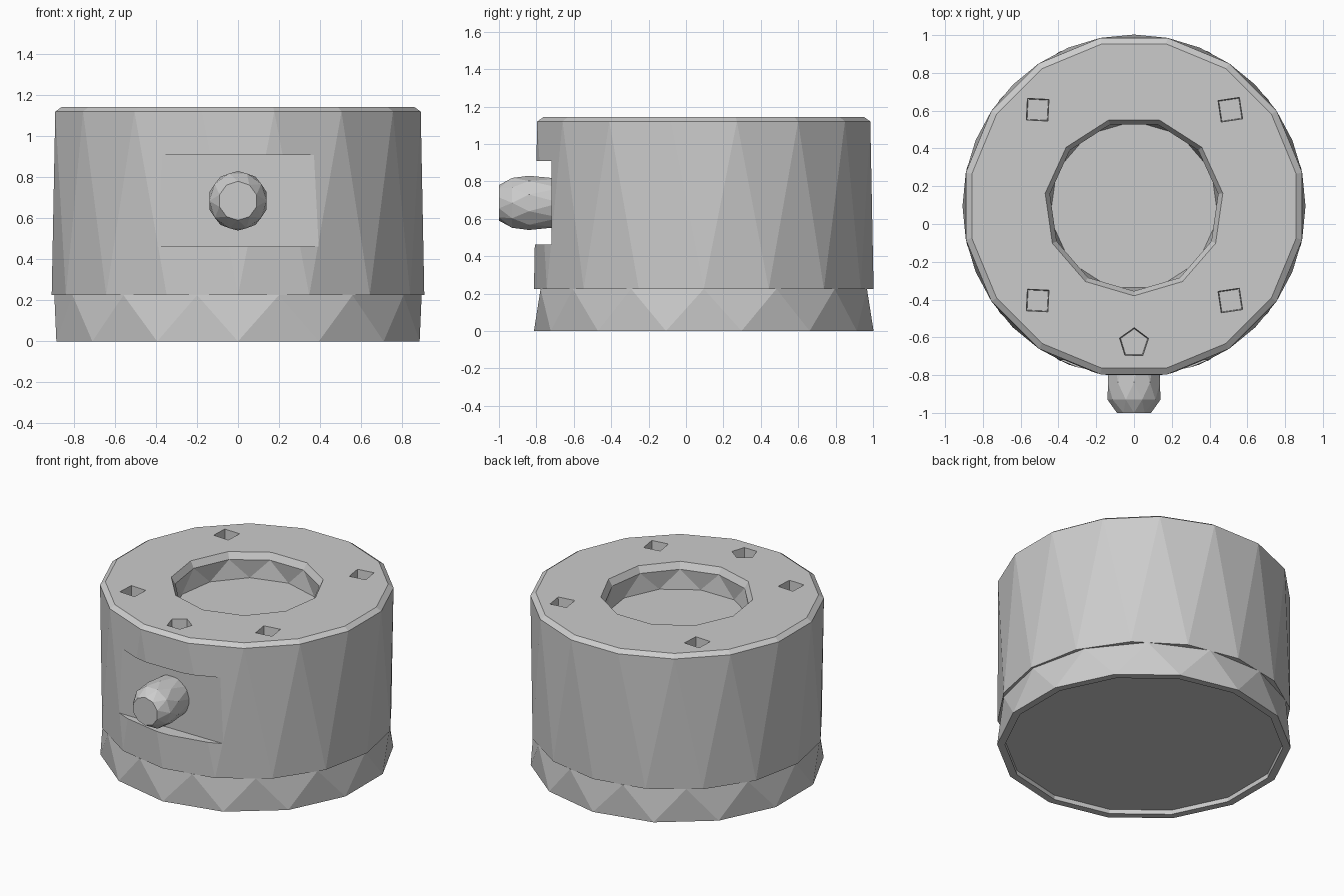
import bpy, bmesh
from math import pi, sin, cos
from mathutils import Matrix

if "Cube" in bpy.data.objects:
    bpy.data.objects.remove(bpy.data.objects["Cube"])

CY = 0.095  # y of the drum axis


def loft(name, n, rings, matrix, phase=0.0):
    """Closed loft of n-sided rings (radius, z, twist in half steps); twisted bands are triangulated."""
    bm = bmesh.new()
    prev, ang = None, phase
    for k, (r, z, twist) in enumerate(rings):
        ang += twist * pi / n
        ring = [bm.verts.new((r * cos(ang + 2 * pi * i / n), r * sin(ang + 2 * pi * i / n), z)) for i in range(n)]
        if prev is None:
            bm.faces.new(ring[::-1])
        else:
            for i in range(n):
                j = (i + 1) % n
                if twist:
                    bm.faces.new((prev[i], prev[j], ring[i]))
                    bm.faces.new((prev[j], ring[j], ring[i]))
                else:
                    bm.faces.new((prev[i], prev[j], ring[j], ring[i]))
        prev = ring
    bm.faces.new(prev)
    bmesh.ops.recalc_face_normals(bm, faces=bm.faces)
    bm.transform(matrix)
    return finish(name, bm)


def finish(name, bm):
    mesh = bpy.data.meshes.new(name)
    bm.to_mesh(mesh)
    bm.free()
    obj = bpy.data.objects.new(name, mesh)
    bpy.context.collection.objects.link(obj)
    return obj


def cut(target, cutter):
    mod = target.modifiers.new("cut_" + cutter.name, 'BOOLEAN')
    mod.operation, mod.solver, mod.object = 'DIFFERENCE', 'EXACT', cutter
    cutter.hide_render = True
    cutter.hide_set(True)


axis = Matrix.Translation((0, CY, 0))

# Base ring with a shallow recess underneath
loft("base_ring", 14, [(0.86, 0.03, 0), (0.86, 0, 0), (0.908, 0, 0), (0.895, 0.225, 1)], axis, pi / 2)

# Main drum with a chamfered top edge
drum = loft("drum_body", 16, [(0.908, 0.225, 0), (0.908, 1.12, 1), (0.875, 1.143, 0)], axis)

# Round well in the top, flared at the rim
cut(drum, loft("well_cutter", 11, [(0.45, 0.97, 0), (0.45, 1.10, 1), (0.485, 1.16, 0)], axis, pi / 2))

# Screw holes: four square ones and a five-sided one at the front
for i, (x, y) in enumerate([(0.51, 0.605), (-0.51, 0.605), (-0.51, -0.405), (0.51, -0.405), (0, -0.63)]):
    sides = 5 if i == 4 else 4
    cut(drum, loft(f"screw_hole_cutter_{i}", sides, [(0.075, 1.075, 0), (0.086, 1.2, 0)],
                   Matrix.Translation((x, y, 0)), 0.3 if i == 4 else pi / 4 + (0.15 if x > 0 else -0.05)))

# Flat pocket in the front wall
bm = bmesh.new()
bmesh.ops.create_cube(bm, size=1, matrix=Matrix.Translation((0, -0.92, 0.685)) @ Matrix.Diagonal((1.2, 0.4, 0.445, 1)))
cut(drum, finish("pocket_cutter", bm))

# Rounded knob standing out of the pocket
loft("front_knob", 10, [(0.135, -0.05, 0), (0.145, 0.12, 1), (0.14, 0.21, 1), (0.095, 0.28, 1)],
     Matrix.Translation((0, -0.72, 0.685)) @ Matrix.Rotation(pi / 2, 4, 'X'))
